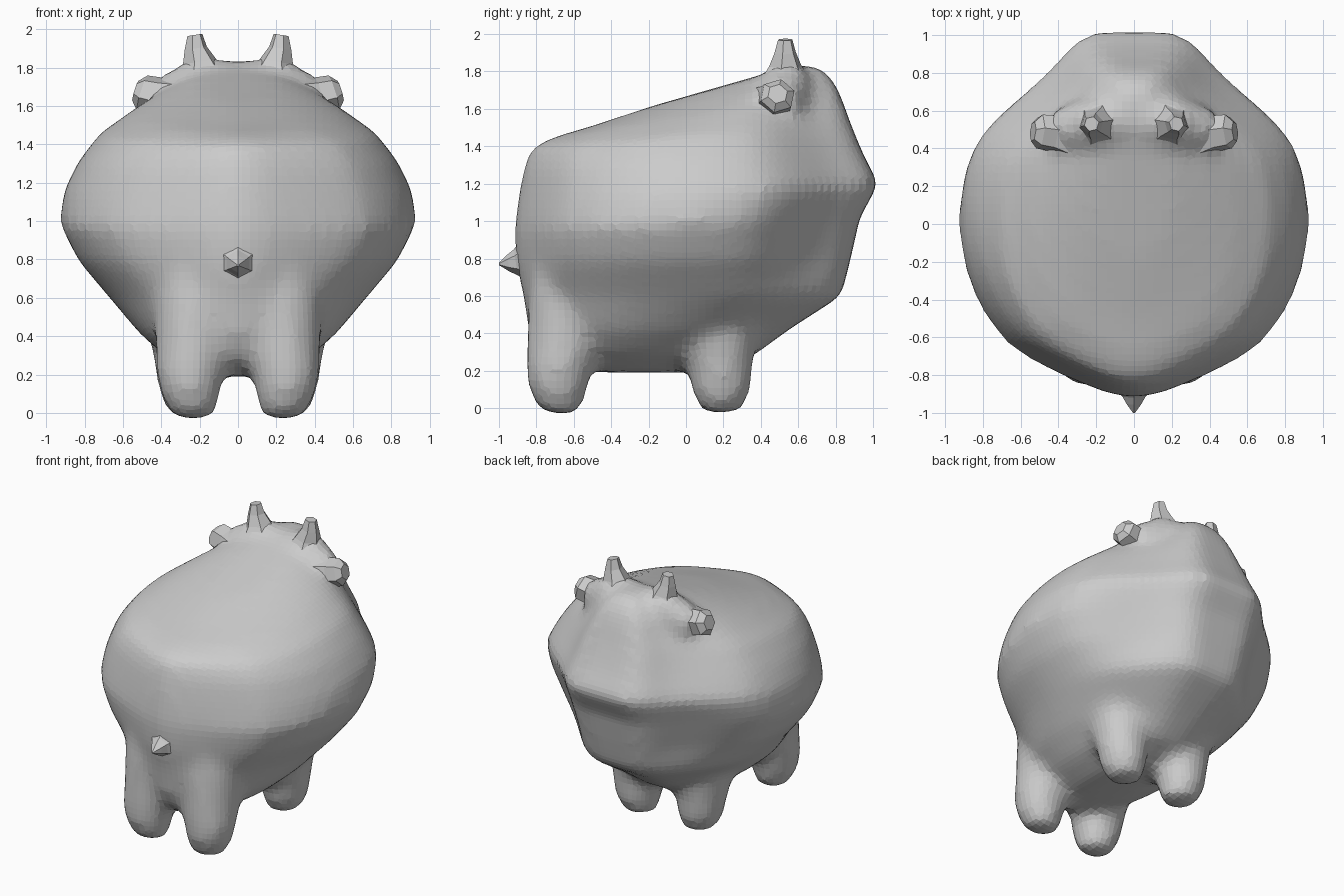
import bpy, bmesh, math
from mathutils import Vector

if "Cube" in bpy.data.objects:
    bpy.data.objects.remove(bpy.data.objects["Cube"])


def skin(bm, rings):
    """Bridge equal-length point rings and cap both ends."""
    loops = [[bm.verts.new(p) for p in r] for r in rings]
    n = len(loops[0])
    for a, b in zip(loops, loops[1:]):
        for i in range(n):
            j = (i + 1) % n
            bm.faces.new((a[i], a[j], b[j], b[i]))
    bm.faces.new(loops[0][::-1])
    bm.faces.new(loops[-1])


def tube_rings(path, sides, spin=0.0):
    """Rings for a tapered limb; path holds (x, y, z, radius)."""
    axis = Vector(path[-1][:3]) - Vector(path[0][:3])
    q = axis.to_track_quat('Z', 'Y')
    rings = []
    for x, y, z, r in path:
        rings.append([Vector((x, y, z)) + q @ Vector((
            r * math.cos(math.tau * i / sides + spin),
            r * math.sin(math.tau * i / sides + spin), 0)) for i in range(sides)])
    return rings


def finish(name, bm):
    bmesh.ops.recalc_face_normals(bm, faces=bm.faces)
    me = bpy.data.meshes.new(name)
    bm.to_mesh(me)
    bm.free()
    ob = bpy.data.objects.new(name, me)
    bpy.context.collection.objects.link(ob)
    return ob


def body_ring(yb, zb, yf, zf, w, n=64):
    """Tilted oval from rear (yb, zb) to front (yf, zf), with a blunt snout end."""
    yc, h = (yb + yf) / 2, (yf - yb) / 2
    snout = 0.24 if zf > 0.75 else 0.08
    pts = []
    for i in range(n):
        a = math.tau * i / n
        s, x = math.sin(a), w * math.cos(a)
        if s > 0.3:                       # straight cheeks tapering to the snout
            x *= 1 - snout * math.sin(math.pi * ((s - 0.3) / 0.7) ** 2)
        elif s < -0.7 and zb > 0.7:       # slightly pointed rump
            x *= 1 - 0.38 * ((-s - 0.7) / 0.3) ** 1.5
        s = min(s * 1.03, 1) if s > 0 else s
        pts.append((x, yc + h * s, (zb + zf) / 2 + (zf - zb) / 2 * s))
    return pts


# Barrel body: rear y, rear z, front y, front z, half width
body = [(-0.45, 0.19, 0.05, 0.19, 0.08), (-0.62, 0.20, 0.15, 0.20, 0.18),
        (-0.78, 0.28, 0.36, 0.28, 0.36), (-0.84, 0.40, 0.55, 0.42, 0.51),
        (-0.87, 0.60, 0.83, 0.60, 0.67), (-0.91, 0.78, 0.88, 0.80, 0.83),
        (-0.92, 0.95, 0.93, 1.02, 0.93), (-0.90, 1.11, 1.03, 1.20, 0.91),
        (-0.87, 1.28, 0.95, 1.35, 0.83), (-0.83, 1.39, 0.88, 1.52, 0.72),
        (-0.72, 1.445, 0.82, 1.69, 0.54), (-0.50, 1.51, 0.76, 1.79, 0.38),
        (-0.20, 1.61, 0.67, 1.84, 0.22), (0.15, 1.71, 0.50, 1.81, 0.10)]
bm = bmesh.new()
skin(bm, [body_ring(*r) for r in body])

for sx in (-1, 1):
    # Stubby legs, fused with the body; rear ones flow up into the rump
    legs = ([(0.20, -0.59, 0.80, 0.24), (0.215, -0.62, 0.55, 0.23),
             (0.23, -0.65, 0.35, 0.205), (0.25, -0.68, 0.20, 0.18),
             (0.25, -0.69, 0.09, 0.16), (0.235, -0.68, -0.03, 0.11)],
            [(0.24, 0.17, 0.55, 0.25), (0.25, 0.17, 0.35, 0.21),
             (0.255, 0.185, 0.20, 0.175), (0.255, 0.19, 0.09, 0.16),
             (0.235, 0.19, -0.025, 0.11)])
    for leg in legs:
        skin(bm, tube_rings([(sx * x, y, z, r) for x, y, z, r in leg], 12))
    # Crest running across the head under the horns and ears
    skin(bm, tube_rings([(-sx * 0.02, 0.54, 1.75, 0.09), (sx * 0.20, 0.54, 1.74, 0.13),
                         (sx * 0.34, 0.51, 1.65, 0.13), (sx * 0.44, 0.49, 1.63, 0.10)], 12))
ob = finish("body", bm)
m = ob.modifiers.new("fuse", 'REMESH')
m.mode, m.voxel_size = 'VOXEL', 0.042
m = ob.modifiers.new("soften", 'SMOOTH')
m.factor, m.iterations = 0.5, 10

# Pointed horns on top and flared ears at the sides, mirrored
for name, path, sides in (
        ("horn", [(0.19, 0.53, 1.74, 0.15), (0.20, 0.53, 1.83, 0.09),
                  (0.22, 0.53, 1.90, 0.06), (0.225, 0.53, 1.97, 0.04)], 6),
        ("ear", [(0.34, 0.47, 1.62, 0.14), (0.43, 0.48, 1.655, 0.10),
                 (0.50, 0.49, 1.67, 0.095), (0.535, 0.49, 1.68, 0.055)], 6)):
    bm = bmesh.new()
    skin(bm, tube_rings(path, sides, 0.3))
    finish(name, bm).modifiers.new("mirror", 'MIRROR')

# Little tail spike
bm = bmesh.new()
skin(bm, tube_rings([(0, -0.86, 0.79, 0.12), (0, -0.91, 0.78, 0.07),
                     (0, -0.95, 0.775, 0.045), (0, -1.0, 0.77, 0.006)], 6, math.pi / 6))
finish("tail", bm)
